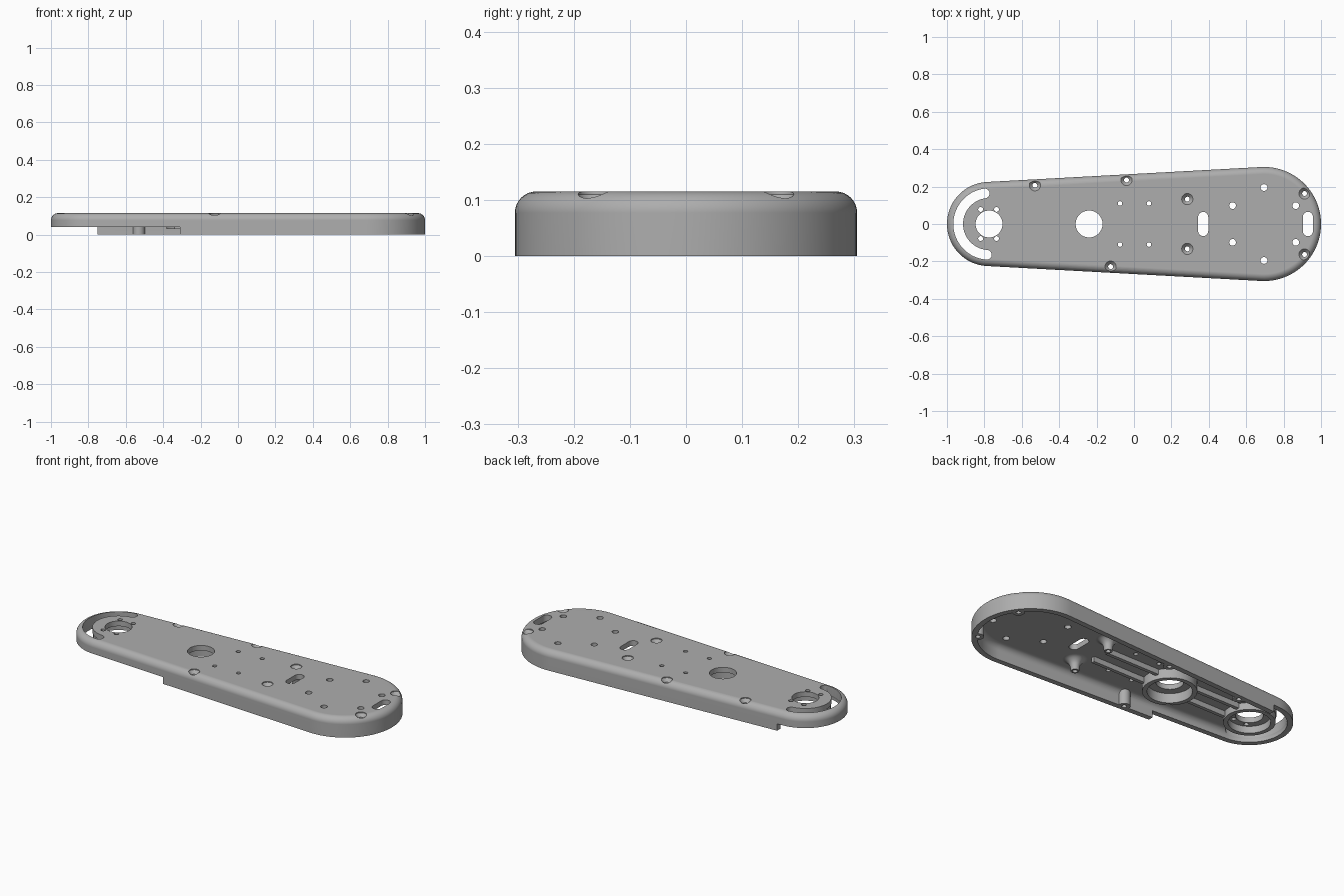
import bpy, bmesh
from math import sin, cos, pi, asin, radians

if "Cube" in bpy.data.objects:
    bpy.data.objects.remove(bpy.data.objects["Cube"])

TOP = 0.115
SMALL_X, SMALL_R = -0.775, 0.225
BIG_X, BIG_R = 0.695, 0.305

grey = bpy.data.materials.new("plain grey")
grey.use_nodes = True
colour = (0.42, 0.42, 0.42, 1)
grey.diffuse_color = colour
grey.node_tree.nodes["Principled BSDF"].inputs["Base Color"].default_value = colour


# Shape helpers
def loft(bm, rings, closed=False):
    loops = [[bm.verts.new(p) for p in ring] for ring in rings]
    n = len(loops[0])
    pairs = list(zip(loops, loops[1:]))
    if closed:
        pairs.append((loops[-1], loops[0]))
    else:
        bm.faces.new(loops[0][::-1])
        bm.faces.new(loops[-1])
    for a, b in pairs:
        for i in range(n):
            j = (i + 1) % n
            bm.faces.new((a[i], a[j], b[j], b[i]))


def lathe(bm, x, y, profile, closed=False, n=40):
    loft(bm, [[(x + r * cos(2 * pi * i / n), y + r * sin(2 * pi * i / n), z)
               for i in range(n)] for r, z in profile], closed)


def prism(bm, outline, z0, z1):
    loft(bm, [[(x, y, z) for x, y in outline] for z in (z0, z1)])


def box(bm, x0, x1, y0, y1, z0, z1):
    prism(bm, [(x0, y0), (x1, y0), (x1, y1), (x0, y1)], z0, z1)


def arc(cx, cy, r, a0, a1, n):
    return [(cx + r * cos(a0 + (a1 - a0) * i / n),
             cy + r * sin(a0 + (a1 - a0) * i / n)) for i in range(n + 1)]


def tapered_outline(inset):
    lean = pi / 2 + asin((BIG_R - SMALL_R) / (BIG_X - SMALL_X))
    return (arc(BIG_X, 0, BIG_R - inset, -lean, lean, 48)
            + arc(SMALL_X, 0, SMALL_R - inset, lean, 2 * pi - lean, 40))


def rounded_block(bm, inset, z0, z1, fillet, steps=8):
    levels = [(inset, z0)]
    for i in range(steps + 1):
        a = pi / 2 * i / steps
        levels.append((inset + fillet * (1 - cos(a)), z1 - fillet * (1 - sin(a))))
    loft(bm, [[(x, y, z) for x, y in tapered_outline(d)] for d, z in levels])


def make(name, build):
    bm = bmesh.new()
    build(bm)
    bmesh.ops.recalc_face_normals(bm, faces=bm.faces)
    mesh = bpy.data.meshes.new(name)
    bm.to_mesh(mesh)
    bm.free()
    ob = bpy.data.objects.new(name, mesh)
    bpy.context.collection.objects.link(ob)
    mesh.materials.append(grey)
    return ob


def subtract(target, cutter):
    mod = target.modifiers.new("cut", 'BOOLEAN')
    mod.operation, mod.solver, mod.object = 'DIFFERENCE', 'EXACT', cutter
    bpy.context.view_layer.objects.active = target
    bpy.ops.object.modifier_apply(modifier=mod.name)
    bpy.data.objects.remove(cutter)


wall_screws = [(-0.53, 0.207), (-0.04, 0.235), (-0.125, -0.228),
               (0.912, 0.163), (0.912, -0.163)]
post_screws = [(0.285, 0.133), (0.285, -0.133)]


# Collars, wall bosses and flared posts left standing inside the cavity
def supports(bm):
    for x, r, z in ((SMALL_X, 0.135, 0.045), (-0.24, 0.142, 0.03)):
        lathe(bm, x, 0, [(r, z), (r, 0.2), (r - 0.025, 0.2), (r - 0.025, z)], True, 56)
    for x, y in wall_screws:
        lathe(bm, x, y, [(0.032, -0.1), (0.032, 0.2)])
    for x, y in post_screws:
        lathe(bm, x, y, [(0.022, 0.015), (0.025, 0.045), (0.032, 0.06),
                         (0.045, 0.074), (0.068, 0.086), (0.068, 0.2)])


# Cable channel rails between and beyond the collars
def rails(bm):
    for side in (-1, 1):
        y0, y1 = sorted((side * 0.045, side * 0.065))
        box(bm, -0.65, -0.372, y0, y1, 0.055, 0.2)
        box(bm, -0.11, 0.23, y0, y1, 0.055, 0.2)


# Round, countersunk and slotted openings
def openings(bm):
    for x in (SMALL_X, -0.24):
        lathe(bm, x, 0, [(0.072, -0.1), (0.072, 0.2)], n=56)
    for x, y, r in ((-0.82, 0.078, 0.013), (-0.735, 0.078, 0.013), (-0.075, 0.11, 0.012),
                    (0.08, 0.11, 0.012), (0.527, 0.098, 0.018), (0.865, 0.098, 0.018),
                    (0.695, 0.195, 0.018)):
        for side in (-1, 1):
            lathe(bm, x, side * y, [(r, -0.1), (r, 0.2)], n=24)
    for x, y in wall_screws + post_screws:
        lathe(bm, x, y, [(0.013, -0.1), (0.013, 0.092), (0.03, 0.11), (0.03, 0.2)])
    for x in (0.37, 0.93):
        prism(bm, arc(x, 0.038, 0.027, 0, pi, 12)
              + arc(x, -0.038, 0.027, pi, 2 * pi, 12), -0.1, 0.2)
    # Curved slot around the small end
    a0, a1, mid, half = radians(98), radians(266), 0.165, 0.026
    ends = [(SMALL_X + mid * cos(a), mid * sin(a)) for a in (a0, a1)]
    prism(bm, arc(SMALL_X, 0, mid + half, a0, a1, 40)
          + arc(*ends[1], half, a1, a1 + pi, 10)[1:-1]
          + arc(SMALL_X, 0, mid - half, a1, a0, 40)
          + arc(*ends[0], half, a0 + pi, a0 + 2 * pi, 10)[1:-1], -0.1, 0.2)


# Raised lower edge near the small end, longer on the front side
def edge_steps(bm):
    prism(bm, [(-1.2, -0.5), (-0.31, -0.5), (-0.31, -0.1), (-0.75, -0.1),
               (-0.75, 0.5), (-1.2, 0.5)], -0.2, 0.04)


cavity = make("cavity_cutter", lambda bm: rounded_block(bm, 0.03, -0.05, 0.085, 0.035))
cavity.hide_render = True
subtract(cavity, make("support_cutter", supports))
subtract(cavity, make("rail_cutter", rails))

cover = make("cover_shell", lambda bm: rounded_block(bm, 0, 0, TOP, 0.038))
subtract(cover, cavity)
subtract(cover, make("edge_step_cutter", edge_steps))
subtract(cover, make("opening_cutter", openings))

# Smooth shading with crisp edges
bpy.ops.object.select_all(action='DESELECT')
cover.select_set(True)
bpy.context.view_layer.objects.active = cover
bpy.ops.object.shade_smooth_by_angle(angle=radians(30))
weighted = cover.modifiers.new("even_normals", 'WEIGHTED_NORMAL')
weighted.keep_sharp = True
